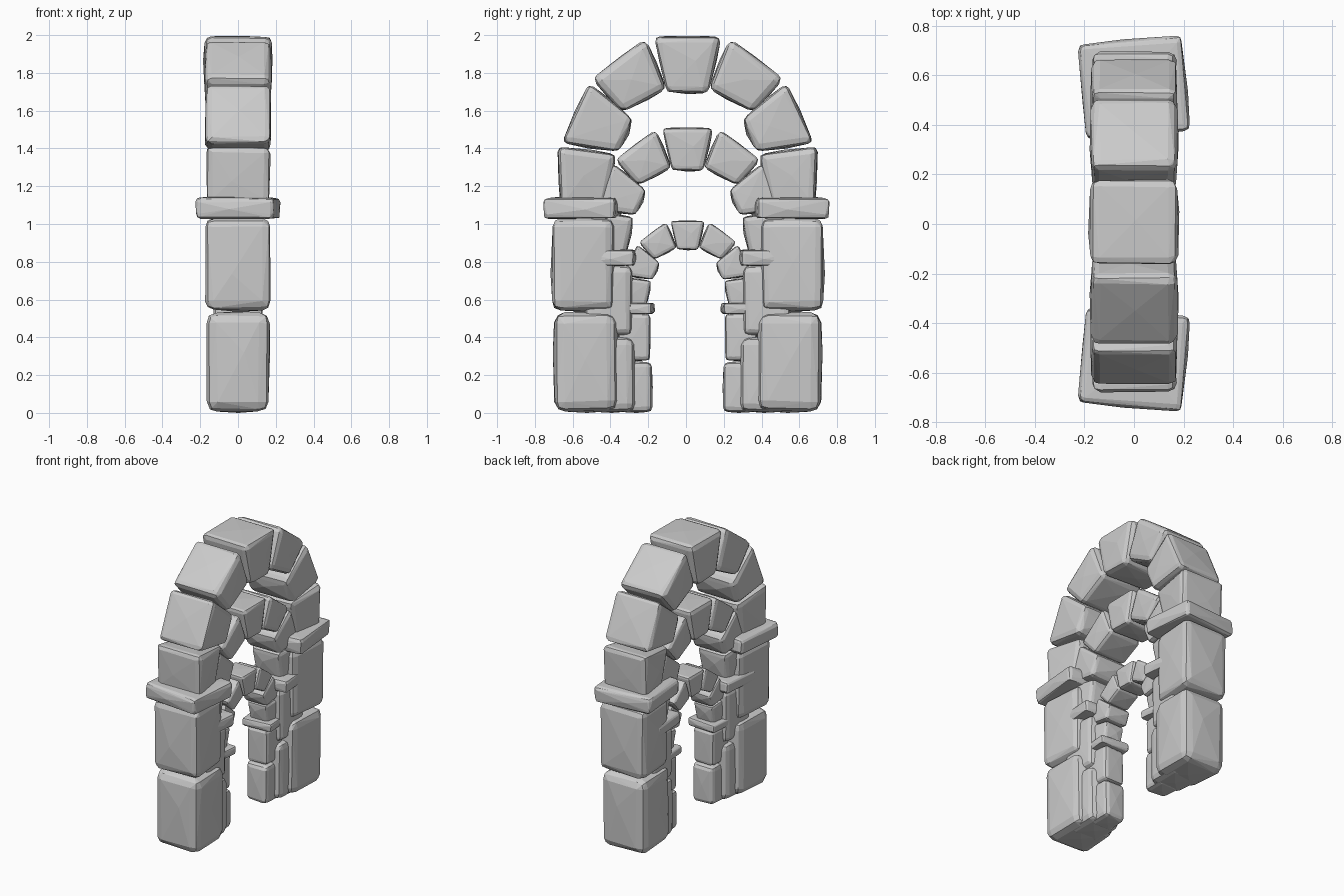
import bpy, bmesh, random
from mathutils import Vector

if "Cube" in bpy.data.objects:
    bpy.data.objects.remove(bpy.data.objects["Cube"])

random.seed(11)


def stone_points(quad, half_x, bevel, jitter, twist):
    """Corner points of a chipped block: a y-z outline extruded in x, unevenly chamfered.
    half_x gives the half thickness at each outline point."""
    bm = bmesh.new()
    rings = []
    for sx in (-1, 1):
        ring = []
        for (y, z), hx in zip(quad, half_x):
            p = Vector((sx * hx, y, z))
            if twist:                      # slight twist about the vertical axis
                p.y -= twist * sx * hx
                p.x += twist * (y + 0.55)
            ring.append(bm.verts.new(p))
        rings.append(ring)
    a, b = rings
    bm.faces.new(a)
    bm.faces.new(b[::-1])
    for i in range(4):
        k = (i + 1) % 4
        bm.faces.new((a[i], b[i], b[k], a[k]))
    bmesh.ops.recalc_face_normals(bm, faces=bm.faces)
    bmesh.ops.bevel(bm, geom=bm.edges[:], offset=bevel, segments=2,
                    profile=0.5, affect='EDGES', clamp_overlap=True)
    pts = [v.co.copy() for v in bm.verts]
    # off-centre bump on each large face
    for f in bm.faces:
        if f.calc_area() > 0.02:
            u = f.verts[0].co.lerp(f.verts[2].co, random.uniform(.35, .65))
            pts.append(u + f.normal * 0.007)
    bm.free()
    return [p + Vector([random.uniform(-jitter, jitter) for _ in range(3)])
            for p in pts]


def stone(name, pts, scale, side=1, shift=0.0):
    """Hull of the block's points, giving a faceted convex stone."""
    bm = bmesh.new()
    for p in pts:
        bm.verts.new(Vector((p.x, p.y * side, max(p.z, 0))) * scale + Vector((0, shift, 0)))
    bmesh.ops.convex_hull(bm, input=bm.verts[:])
    loose = [v for v in bm.verts if not v.link_faces]
    bmesh.ops.delete(bm, geom=loose, context='VERTS')
    bmesh.ops.recalc_face_normals(bm, faces=bm.faces)
    me = bpy.data.meshes.new(name)
    bm.to_mesh(me)
    bm.free()
    ob = bpy.data.objects.new(name, me)
    bpy.context.collection.objects.link(ob)


# name, outline on the -y side (y, z), half thickness at each point, chamfer, jitter, twist
SIDE_STONES = [
    ("lower_pillar", [(-.703, .005), (-.708, .53), (-.375, .53), (-.37, .01)],
     [.163, .17, .16, .155], .055, .004, 0),
    ("upper_pillar", [(-.718, .545), (-.718, 1.03), (-.388, 1.03), (-.388, .545)],
     [.175, .175, .15, .15], .045, .004, 0),
    ("springer", [(-.675, 1.10), (-.688, 1.412), (-.378, 1.37), (-.43, 1.10)],
     [.17, .173, .145, .13], .035, .004, 0),
    ("lower_voussoir", [(-.668, 1.43), (-.522, 1.748), (-.288, 1.556), (-.36, 1.383)],
     [.174, .174, .17, .17], .035, .004, 0),
    ("upper_voussoir", [(-.507, 1.77), (-.222, 1.98), (-.113, 1.715), (-.347, 1.592)],
     [.174, .174, .17, .17], .035, .004, 0),
    ("capital", [(-.74, 1.03), (-.74, 1.14), (-.36, 1.14), (-.36, 1.03)],
     [.208] * 4, .024, .004, .09),
]
KEY = ([(-.178, 1.993), (.178, 1.993), (.11, 1.695), (-.11, 1.695)], [.176] * 4)

side_points = [(part, stone_points(*args)) for part, *args in SIDE_STONES]
key_points = stone_points(*KEY, .035, .004, 0)

# three nested arches, each a smaller copy of the outer one, leaning a touch to +y
for arch, s in (("outer", 1.0), ("middle", .757), ("inner", .51)):
    for side, tag in ((1, "front"), (-1, "back")):
        for part, pts in side_points:
            shift = .002 if part == "capital" and arch == "outer" else .009
            stone(f"{arch}_{part}_{tag}", pts, s, side, shift)
    stone(f"{arch}_keystone", key_points, s, 1, .009)
